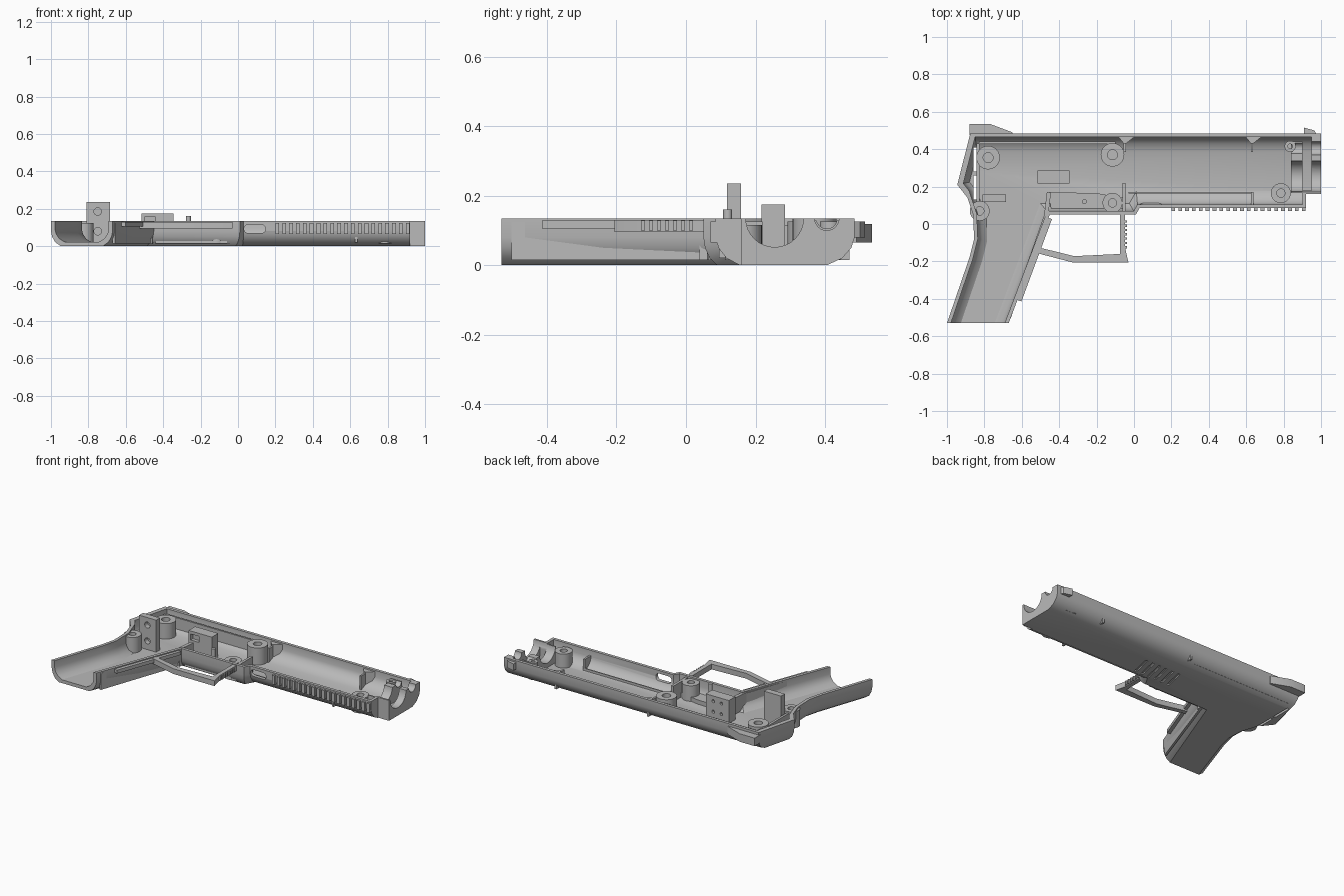
import bpy, bmesh, math
from mathutils import Vector, Matrix

if "Cube" in bpy.data.objects:
    bpy.data.objects.remove(bpy.data.objects["Cube"])

grey = bpy.data.materials.new("plain grey")
grey.use_nodes = True
grey.diffuse_color = (0.49, 0.49, 0.49, 1)
grey.node_tree.nodes["Principled BSDF"].inputs["Base Color"].default_value = (0.49, 0.49, 0.49, 1)
RIM = 0.135


def finish(bm, name):
    bmesh.ops.recalc_face_normals(bm, faces=bm.faces)
    me = bpy.data.meshes.new(name)
    bm.to_mesh(me)
    bm.free()
    me.materials.append(grey)
    ob = bpy.data.objects.new(name, me)
    bpy.context.collection.objects.link(ob)
    return ob


def offset(poly, dists):
    """Move each edge of a counter-clockwise polygon inward by its own distance."""
    lines = []
    for i, p in enumerate(poly):
        d = (poly[(i + 1) % len(poly)] - p).normalized()
        lines.append((p + Vector((-d.y, d.x)) * dists[i], d))
    out = []
    for i, (p, d) in enumerate(lines):
        q, e = lines[i - 1]
        w = p - q
        t = (w.x * d.y - w.y * d.x) / (e.x * d.y - e.y * d.x)
        out.append(q + e * t)
    return out


def loft(name, layers):
    bm = bmesh.new()
    rings = [[bm.verts.new((p[0], p[1], z)) for p in poly] for z, poly in layers]
    n = len(rings[0])
    for a, b in zip(rings, rings[1:]):
        for i in range(n):
            j = (i + 1) % n
            bm.faces.new((a[i], a[j], b[j], b[i]))
    bm.faces.new(rings[0][::-1])
    bm.faces.new(rings[-1])
    return finish(bm, name)


def prism(name, poly, z0, z1):
    return loft(name, [(z0, poly), (z1, poly)])


def box(name, x0, x1, y0, y1, z0, z1):
    return prism(name, [(x0, y0), (x1, y0), (x1, y1), (x0, y1)], z0, z1)


def rod(name, centre, r, length, axis="Z", n=32):
    bm = bmesh.new()
    rot = {"Z": Matrix(), "X": Matrix.Rotation(math.pi / 2, 4, "Y"),
           "Y": Matrix.Rotation(math.pi / 2, 4, "X")}[axis]
    bmesh.ops.create_cone(bm, cap_ends=True, segments=n, radius1=r, radius2=r,
                          depth=length, matrix=Matrix.Translation(centre) @ rot)
    return finish(bm, name)


def bar(name, a, b, width, z0, z1):
    a, b = Vector(a), Vector(b)
    d = (b - a).normalized() * width / 2
    s = Vector((-d.y, d.x))
    return prism(name, [a - s, b - s, b + s, a + s], z0, z1)


def cut(ob, *cutters):
    for c in cutters:
        c.hide_render = True
        m = ob.modifiers.new("cut", "BOOLEAN")
        m.operation, m.solver, m.object = "DIFFERENCE", "EXACT", c
        bpy.context.view_layer.objects.active = ob
        bpy.ops.object.modifier_apply(modifier=m.name)
        bpy.data.objects.remove(c)


# Shell outline: x, y, bottom rounding and wall thickness of the edge that follows
outline = [
    (-1, -.53, 0, -.05), (-.67, -.53, .05, .02), (-.45, .05, .04, .02), (.01, .05, .04, .02),
    (.03, .085, .07, .02), (.92, .085, 0, .02), (.92, .16, 0, .02), (1, .16, 0, .05),
    (1, .485, .08, .02), (-.875, .485, .03, .03), (-.945, .21, .03, .03),
    (-.89, .14, .04, .02), (-.86, .05, .05, .02), (-.855, -.08, .05, .02), (-.88, -.18, .05, .02),
]
pts = [Vector(r[:2]) for r in outline]


def shell_layers(levels, walled):
    return [(z, offset(pts, [f * r[2] + walled * r[3] for r in outline])) for z, f in levels]


shell = loft("shell", shell_layers(
    [(0, 1), (.02, .45), (.05, .12), (.08, 0), (RIM, 0)], 0))
cut(shell, loft("cavity", shell_layers(
    [(.022, 1), (.04, .45), (.065, .12), (.09, 0), (.2, 0)], 1)))

# Muzzle openings, rear slots and side window
cut(shell, rod("bore", (.98, .255, RIM), .083, .2, "X"),
    rod("guide_bore", (.98, .405, RIM), .035, .2, "X"),
    box("slot", -.858, -.843, .28, .41, -.1, .3),
    box("slot", -.858, -.843, .13, .26, -.1, .3),
    box("window", .055, .125, .05, .14, .07, .115),
    rod("window_end", (.055, .1, .0925), .0225, .1, "Y"),
    rod("window_end", (.125, .1, .0925), .0225, .1, "Y"))

# Slanted grooves on the outer side
for i in range(6):
    x = -.12 + i * .05
    cut(shell, bar("groove", (x, .17), (x + .03, .31), .016, -.05, .008))

# Bulkhead behind the muzzle
bulkhead = box("bulkhead", .84, .9, .165, .44, .015, .128)
cut(bulkhead, rod("bore", (.87, .255, RIM), .083, .2, "X"),
    rod("guide_bore", (.87, .405, RIM), .03, .2, "X"))

# Screw bosses
for x, y, r, top in [(-.78, .355, .063, .125), (-.825, .07, .053, .125), (-.115, .37, .063, .135),
                     (-.115, .113, .053, .125), (.785, .165, .053, .115), (.835, .415, .03, .125)]:
    boss = rod("screw_boss", (x, y, (top + .015) / 2), r, top - .015)
    cut(boss, rod("screw_hole", (x, y, top), r * .42, .12))

# Upright bracket with two screw holes
bracket = box("bracket", -.81, -.685, .118, .158, .015, .235)
for z in (.185, .08):
    cut(bracket, rod("hole", (-.75, .12, z), .02, .06, "Y"))

# Switch block with a recessed front
block = box("switch_block", -.515, -.345, .217, .285, .015, .175)
cut(block, box("recess", -.5, -.44, .2, .24, .115, .155))
for x in (-.46, -.4):
    for z in (.07, .14):
        cut(block, rod("hole", (x, .285, z), .01, .03, "Y", 16))
rod("pivot_pin", (-.265, .12, .09), .013, .14, n=16)

# Trigger bay floor and internal ribs
prism("trigger_bay", [(-.44, .065), (-.06, .065), (-.06, .14), (-.2, .165), (-.46, .17)], .015, .05)
bar("bay_rib", (-.47, .04), (-.455, .17), .022, .015, .13)
bar("grip_rib", (-.665, -.5), (-.465, .07), .014, .015, .125)
box("long_rib", -.83, -.1, .428, .44, .015, .115)
box("rear_rib", -.842, -.826, .1, .43, .015, .115)
box("bay_end_rib", -.062, -.045, .07, .22, .015, .125)
box("lower_rib", -.03, .63, .163, .17, .015, .04)
box("lower_rib_end", .625, .638, .095, .17, .02, .1)
for x in (-.055, .625):
    box("gusset_web", x, x + .012, .385, .47, .015, .115)
    prism("gusset", [(x, .43), (x + .012, .43), (x + .06, .468), (x - .03, .468)], .045, .125)

# Trigger guard and strip along the front of the grip
prism("trigger_guard", [(-.54, -.15), (-.51, -.158), (-.33, -.205), (-.03, -.205), (-.047, -.13),
                        (-.047, .06), (-.075, .06), (-.075, -.16), (-.32, -.172), (-.53, -.12)],
      .095, .13)
for i in range(7):
    box("guard_tooth", -.05, -.038, -.13 + i * .023, -.118 + i * .023, .1, .128)
bar("grip_strip", (-.613, -.41), (-.45, .03), .024, .105, .128)

# Accessory rail teeth
for i in range(20):
    x = .2 + i * .0367
    box("rail_tooth", x, x + .02, .07, .09, .065, .125)

# Rear and front sights
prism("rear_sight", [(-.88, .475), (-.65, .475), (-.65, .49), (-.77, .535), (-.88, .535)], .065, .118)
prism("front_sight", [(.91, .48), (.975, .48), (.965, .5), (.91, .515)], .08, .125)

# Smooth rounded surfaces, keep the hard edges
bpy.ops.object.select_all(action="DESELECT")
for ob in bpy.context.scene.objects:
    if ob.type == "MESH":
        ob.select_set(True)
        bpy.context.view_layer.objects.active = ob
bpy.ops.object.shade_smooth_by_angle(angle=math.radians(32))
